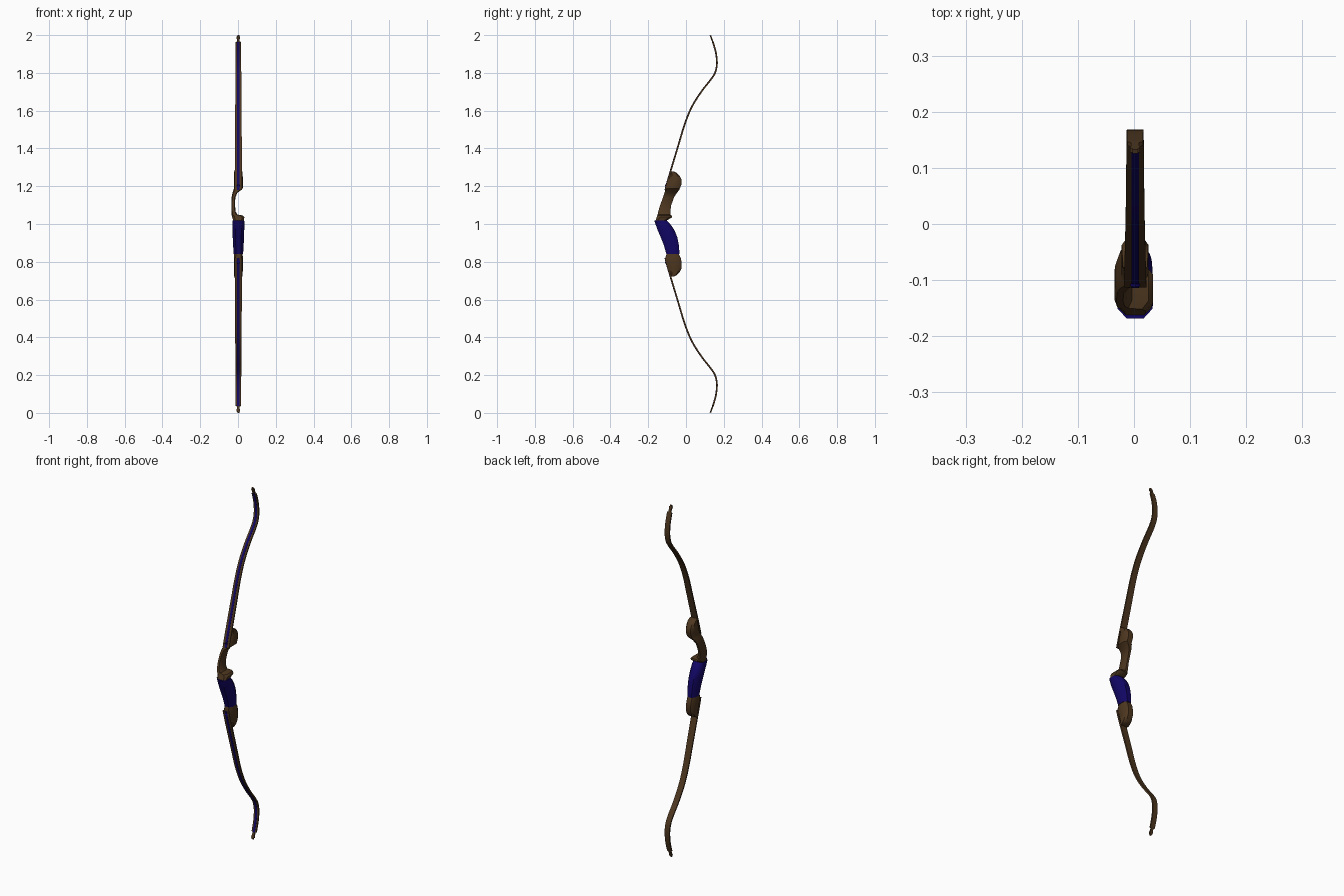
import bpy, math
from mathutils import Vector

if "Cube" in bpy.data.objects:
    bpy.data.objects.remove(bpy.data.objects["Cube"])


def material(name, color):
    m = bpy.data.materials.new(name)
    m.diffuse_color = color
    m.use_nodes = True
    m.node_tree.nodes["Principled BSDF"].inputs["Base Color"].default_value = m.diffuse_color
    return m


WOOD = material("wood", (0.075, 0.038, 0.014, 1))
BLUE = material("blue", (0.006, 0.002, 0.13, 1))
CX = 0.002    # the limbs and grip sit slightly right of the window side


def loft(name, rings, mat, angle=35):
    n = len(rings[0])
    verts = [p for r in rings for p in r]
    faces = [(k * n + i, k * n + (i + 1) % n, (k + 1) * n + (i + 1) % n, (k + 1) * n + i)
             for k in range(len(rings) - 1) for i in range(n)]
    faces += [tuple(reversed(range(n))), tuple(range(len(verts) - n, len(verts)))]
    me = bpy.data.meshes.new(name)
    me.from_pydata(verts, [], faces)
    ob = bpy.data.objects.new(name, me)
    bpy.context.collection.objects.link(ob)
    me.materials.append(mat)
    bpy.ops.object.select_all(action='DESELECT')
    ob.select_set(True)
    bpy.context.view_layer.objects.active = ob
    # consistent outward normals
    bpy.ops.object.mode_set(mode='EDIT')
    bpy.ops.mesh.select_all(action='SELECT')
    bpy.ops.mesh.normals_make_consistent(inside=False)
    bpy.ops.object.mode_set(mode='OBJECT')
    bpy.ops.object.shade_smooth_by_angle(angle=math.radians(angle))
    return ob


def slice_ring(z, y0, y1, x0, x1, c=0.2):
    # chamfered rectangle, one horizontal slice of the riser
    a, b = (x1 - x0) * c, (y1 - y0) * c
    x0, x1 = x0 + CX, x1 + CX
    return [(x0 + a, y0, z), (x1 - a, y0, z), (x1, y0 + b, z), (x1, y1 - b, z),
            (x1 - a, y1, z), (x0 + a, y1, z), (x0, y1 - b, z), (x0, y0 + b, z)]


def smooth_path(pts, steps=6):
    p = [2 * pts[0] - pts[1]] + pts + [2 * pts[-1] - pts[-2]]
    out = []
    for i in range(1, len(p) - 2):
        a, b, c, d = p[i - 1:i + 3]
        for s in range(steps):
            t = s / steps
            out.append(0.5 * (2 * b + (c - a) * t + (2 * a - 5 * b + 4 * c - d) * t * t
                              + (3 * b - a - 3 * c + d) * t ** 3))
    return out + [pts[-1]]


def ribbon(name, path, width, off, thick, mat, flip):
    rings = []
    for i, p in enumerate(path):
        t = (path[min(i + 1, len(path) - 1)] - path[max(i - 1, 0)]).normalized()
        nrm = Vector((-t.y, t.x))          # towards the front
        w = width(p.y)
        f, b = p + nrm * (off + thick / 2), p + nrm * (off - thick / 2)
        ring = [(-w, f), (w, f), (w, b), (-w, b)]
        rings.append([(x + CX, q.x, 2 - q.y if flip else q.y) for x, q in ring])
    return loft(name, rings, mat)


# riser blocks and sight window
upper = [(1.018, -.162, -.105, -.028, .028), (1.030, -.157, -.082, -.031, .031),
         (1.036, -.155, -.074, -.033, .032), (1.045, -.152, -.076, -.035, .024),
         (1.050, -.150, -.083, -.036, -.006),
         (1.065, -.147, -.083, -.037, -.014), (1.10, -.137, -.078, -.037, -.018),
         (1.14, -.122, -.064, -.036, -.016), (1.165, -.114, -.048, -.031, -.006),
         (1.180, -.110, -.036, -.026, .015), (1.187, -.107, -.033, -.024, .023),
         (1.21, -.100, -.024, -.024, .024), (1.235, -.093, -.024, -.024, .024),
         (1.255, -.086, -.033, -.023, .023), (1.27, -.082, -.048, -.023, .023),
         (1.278, -.080, -.064, -.022, .022)]
lower = [(.722, -.080, -.064, -.022, .022), (.73, -.082, -.048, -.023, .023),
         (.745, -.086, -.033, -.023, .023), (.765, -.093, -.024, -.024, .024),
         (.80, -.105, -.024, -.024, .024), (.82, -.110, -.028, -.024, .024),
         (.845, -.102, -.040, -.022, .022)]
grip = [(.842, -.104, -.034, -.025, .025), (.89, -.118, -.038, -.028, .028),
        (.93, -.134, -.046, -.030, .030), (.965, -.149, -.060, -.031, .031),
        (.995, -.160, -.080, -.032, .032), (1.018, -.168, -.100, -.031, .031)]
loft("upper_riser", [slice_ring(*r) for r in upper], WOOD)
loft("lower_riser", [slice_ring(*r) for r in lower], WOOD)
loft("grip", [slice_ring(*r, c=.25) for r in grip], BLUE, 50)

# recurved limbs with front stripe, mirrored about z = 1
PATH = smooth_path([Vector(p) for p in (
    (-.109, 1.18), (-.090, 1.25), (-.042, 1.41), (-.004, 1.535), (.034, 1.625), (.085, 1.705),
    (.130, 1.762), (.154, 1.80), (.164, 1.845), (.160, 1.90), (.147, 1.95), (.137, 1.977),
    (.133, 1.988), (.129, 1.999))])


def limb_width(z):
    if z < 1.965:
        return .020 - .006 * (z - 1.18) / .785
    # string notch and rounded nock
    return .007 if z < 1.98 else .009 if z < 1.992 else .005


for side, flip in (("upper", False), ("lower", True)):
    ribbon(side + "_limb", PATH, limb_width, 0, .008, WOOD, flip)
    ribbon(side + "_limb_stripe", [p for p in PATH if p.y < 1.97],
           lambda z: .0065, .004, .002, BLUE, flip)
    # limb bolt
    z = .80 if flip else 1.20
    bpy.ops.mesh.primitive_cylinder_add(vertices=6, radius=.010, depth=.010,
                                        location=(CX, -.105, z),
                                        rotation=(math.radians(75 if flip else 105), 0, 0))
    bolt = bpy.context.object
    bolt.name = side + "_limb_bolt"
    bolt.data.materials.append(BLUE)
